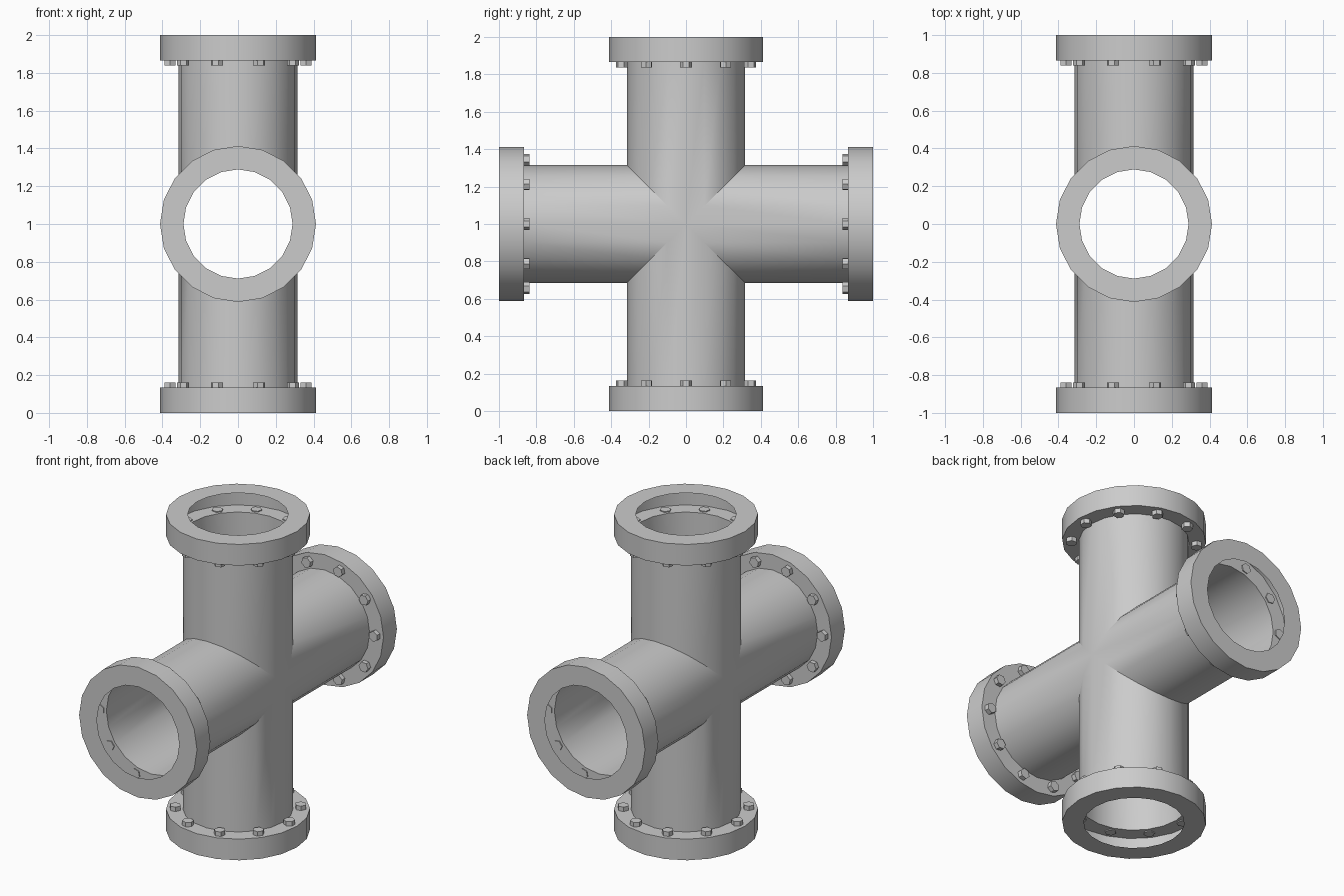
import bpy, bmesh
from math import sin, cos, pi
from mathutils import Matrix

if "Cube" in bpy.data.objects:
    bpy.data.objects.remove(bpy.data.objects["Cube"])

SIDES, BOLTS = 20, 10
PIPE_R, FLANGE_R, BORE_R = 0.316, 0.413, 0.289
LEDGE = 0.866            # distance from centre to the flange underside
ARMS = ["top", "front", "bottom", "back"]


def arm_matrix(k):
    return Matrix.Translation((0, 0, 1)) @ Matrix.Rotation(k * pi / 2, 4, 'X')


def finish(bm, name, smooth=True):
    mesh = bpy.data.meshes.new(name)
    bm.to_mesh(mesh)
    bm.free()
    ob = bpy.data.objects.new(name, mesh)
    bpy.context.collection.objects.link(ob)
    if smooth:
        bpy.ops.object.select_all(action='DESELECT')
        bpy.context.view_layer.objects.active = ob
        ob.select_set(True)
        bpy.ops.object.shade_smooth_by_angle(angle=pi / 6)
    return ob


def ring(bm, r, height, m):
    """Ring of vertices; height is a function of the local y."""
    pts = [(r * cos(2 * pi * i / SIDES), r * sin(2 * pi * i / SIDES)) for i in range(SIDES)]
    return [bm.verts.new(m @ Matrix.Translation((x, y, height(y))).translation) for x, y in pts]


def skin(bm, rings):
    for a, b in zip(rings, rings[1:]):
        for i in range(SIDES):
            j = (i + 1) % SIDES
            bm.faces.new((a[i], a[j], b[j], b[i]))


# cross-shaped pipe: four open tubes mitred at the centre
bm = bmesh.new()
for k in range(4):
    m = arm_matrix(k)
    skin(bm, [ring(bm, PIPE_R, abs, m), ring(bm, PIPE_R, lambda y: LEDGE, m)])
bmesh.ops.remove_doubles(bm, verts=bm.verts, dist=1e-4)
finish(bm, "cross_pipe")

for k, label in enumerate(ARMS):
    m = arm_matrix(k)

    # hollow flange shell: underside, rim, end face
    bm = bmesh.new()
    profile = [(PIPE_R, LEDGE), (FLANGE_R, LEDGE), (FLANGE_R, 1), (BORE_R, 1)]
    skin(bm, [ring(bm, r, lambda y, z=z: z, m) for r, z in profile])
    finish(bm, label + "_flange")

    # hexagonal bolts through the flange underside
    bm = bmesh.new()
    for i in range(BOLTS):
        place = (m @ Matrix.Rotation(2 * pi * i / BOLTS, 4, 'Z')
                 @ Matrix.Translation((0.36, 0, 0.855)) @ Matrix.Rotation(pi / 2, 4, 'Z'))
        # Start from a corner on the tangent so a flat faces outward
        verts = [[bm.verts.new(place @ Matrix.Translation(
            (0.033 * cos(a * pi / 3), 0.033 * sin(a * pi / 3), z)).translation)
            for a in range(6)] for z in (-0.017, 0.017)]
        low, high = verts
        bm.faces.new(low[::-1])
        bm.faces.new(high)
        for a in range(6):
            b = (a + 1) % 6
            bm.faces.new((low[a], low[b], high[b], high[a]))
    finish(bm, label + "_bolts", smooth=False)
